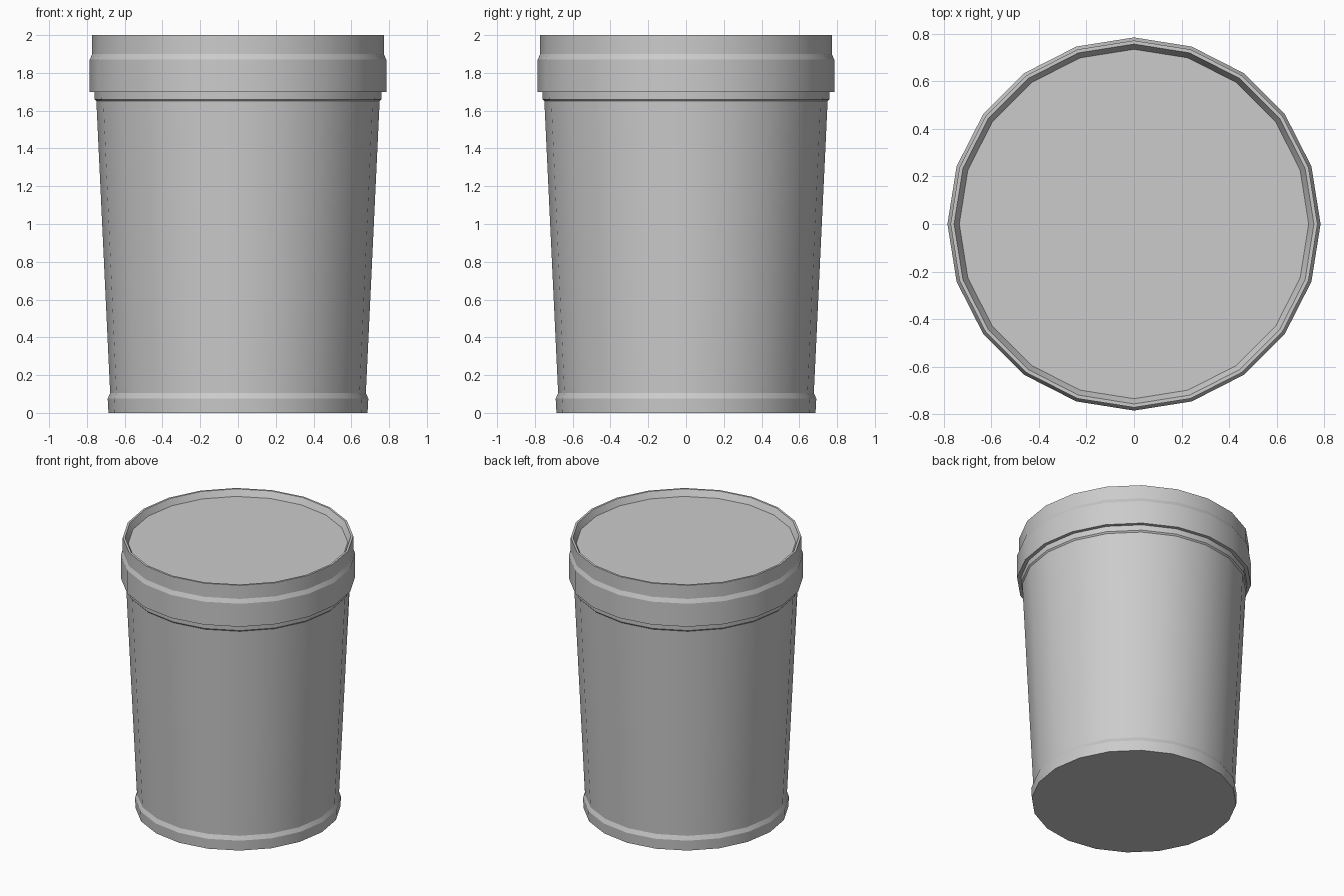
import bpy, bmesh
from math import cos, sin, tau, radians

SIDES = 20

default = bpy.data.objects.get("Cube")
if default:
    bpy.data.objects.remove(default, do_unlink=True)

# Plain grey plastic
grey = bpy.data.materials.new("plain grey")
grey.use_nodes = True
colour = (0.6, 0.6, 0.6, 1)
grey.diffuse_color = colour
grey.node_tree.nodes["Principled BSDF"].inputs["Base Color"].default_value = colour


def turned_part(name, profile):
    """Turn (radius, height) points around z and close both ends flat."""
    bm = bmesh.new()
    rings = [[bm.verts.new((r * cos(tau * i / SIDES), r * sin(tau * i / SIDES), z))
              for i in range(SIDES)] for r, z in profile]
    for low, high in zip(rings, rings[1:]):
        for i in range(SIDES):
            j = (i + 1) % SIDES
            bm.faces.new((low[i], low[j], high[j], high[i]))
    bm.faces.new(rings[0][::-1])
    bm.faces.new(rings[-1])
    mesh = bpy.data.meshes.new(name)
    bm.to_mesh(mesh)
    bm.free()
    mesh.materials.append(grey)
    obj = bpy.data.objects.new(name, mesh)
    bpy.context.collection.objects.link(obj)
    # Smooth around the sides, crisp at every profile corner
    bpy.ops.object.select_all(action="DESELECT")
    obj.select_set(True)
    bpy.context.view_layer.objects.active = obj
    bpy.ops.object.shade_smooth_by_angle(angle=radians(19))
    return obj


# Tapered tub with a foot band and a bead under the lid
turned_part("tub", [(0.686, 0), (0.69, 0.075), (0.677, 0.105),
                    (0.75, 1.65), (0.759, 1.66), (0.761, 1.72)])

# Lid with a stepped skirt, thin rim and recessed top
turned_part("lid", [(0.785, 1.70), (0.785, 1.87), (0.772, 1.90), (0.772, 2.0),
                    (0.757, 2.0), (0.735, 1.955)])
